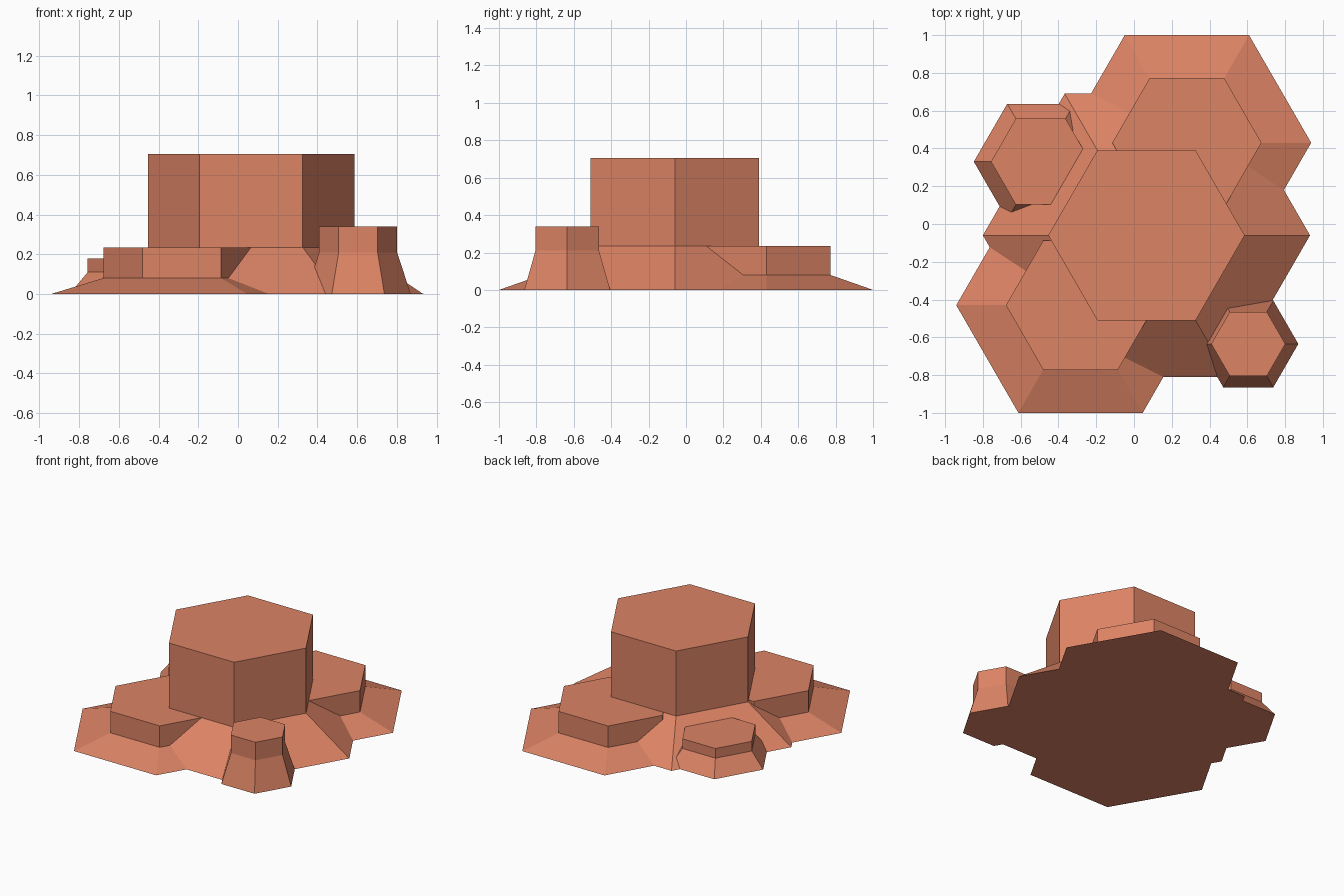
import bpy, bmesh, math

if "Cube" in bpy.data.objects:
    bpy.data.objects.remove(bpy.data.objects["Cube"])

mat = bpy.data.materials.new("terracotta_stone")
mat.diffuse_color = (0.72, 0.23, 0.13, 1)
mat.use_nodes = True
mat.node_tree.nodes["Principled BSDF"].inputs["Base Color"].default_value = mat.diffuse_color


def hex_column(name, cx, cy, r_top, r_base, z_flare, z_top):
    """Six-sided column with straight upper walls and a flared foot."""
    bm = bmesh.new()
    rings = []
    for r, z in ((r_base, 0), (r_top, z_flare), (r_top, z_top)):
        rings.append([bm.verts.new((cx + r * math.cos(i * math.pi / 3),
                                    cy + r * math.sin(i * math.pi / 3), z))
                      for i in range(6)])
    for lo, hi in zip(rings, rings[1:]):
        for i in range(6):
            j = (i + 1) % 6
            bm.faces.new((lo[i], lo[j], hi[j], hi[i]))
    bm.faces.new(rings[-1])
    bm.faces.new(rings[0][::-1])
    mesh = bpy.data.meshes.new(name)
    bm.to_mesh(mesh)
    bm.free()
    mesh.materials.append(mat)
    obj = bpy.data.objects.new(name, mesh)
    bpy.context.collection.objects.link(obj)
    return obj


# Tall middle column, two low wide neighbours, two small outer columns
hex_column("central_column", 0.066, -0.06, 0.52, 0.866, 0.235, 0.705)
hex_column("back_right_column", 0.28, 0.43, 0.395, 0.658, 0.08, 0.235)
hex_column("front_left_column", -0.283, -0.43, 0.395, 0.658, 0.08, 0.235)
hex_column("back_left_column", -0.494, 0.33, 0.263, 0.354, 0.11, 0.18)
hex_column("front_right_column", 0.605, -0.635, 0.196, 0.265, 0.21, 0.34)
